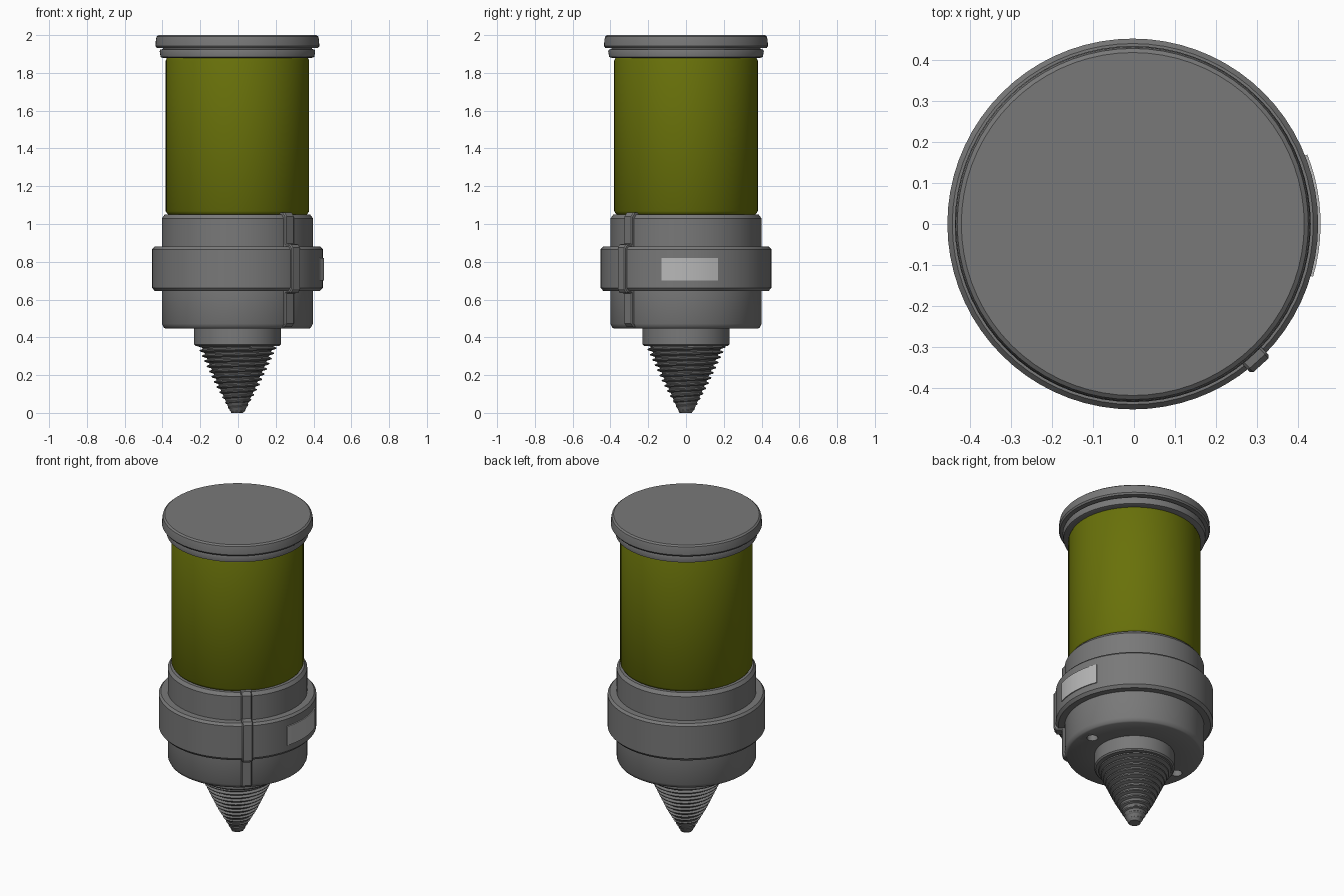
import bpy, bmesh
from math import sin, cos, pi, radians
from mathutils import Matrix

if "Cube" in bpy.data.objects:
    bpy.data.objects.remove(bpy.data.objects["Cube"])

AX = -0.003   # axis offset: the label makes the +x side slightly wider


def material(name, r, g, b):
    mat = bpy.data.materials.new(name)
    mat.diffuse_color = (r, g, b, 1)
    mat.use_nodes = True
    mat.node_tree.nodes["Principled BSDF"].inputs["Base Color"].default_value = mat.diffuse_color
    return mat


dark = material("dark_grey", 0.19, 0.19, 0.19)
olive = material("olive", 0.14, 0.165, 0.003)
pale = material("pale_grey", 0.48, 0.48, 0.48)


def shade(ob, angle=35):
    bpy.ops.object.select_all(action='DESELECT')
    ob.select_set(True)
    bpy.context.view_layer.objects.active = ob
    bpy.ops.object.shade_smooth_by_angle(angle=radians(angle))


def finish(name, bm, mat=dark, angle=35):
    bmesh.ops.recalc_face_normals(bm, faces=bm.faces)
    me = bpy.data.meshes.new(name)
    bm.to_mesh(me)
    bm.free()
    ob = bpy.data.objects.new(name, me)
    ob.location.x = AX
    bpy.context.collection.objects.link(ob)
    me.materials.append(mat)
    shade(ob, angle)
    return ob


def lathe(name, profile, mat=dark, seg=72):
    """Revolve (radius, z) points into a closed solid."""
    bm = bmesh.new()
    rings = [[bm.verts.new((r * cos(2 * pi * i / seg), r * sin(2 * pi * i / seg), z))
              for i in range(seg)] for r, z in profile]
    for a, b in zip(rings, rings[1:]):
        for i in range(seg):
            j = (i + 1) % seg
            bm.faces.new((a[i], a[j], b[j], b[i]))
    bm.faces.new(rings[0])
    bm.faces.new(rings[-1])
    return finish(name, bm, mat)


# Housing with raised collar and neck
housing = lathe("housing", [
    (0.222, 0.355), (0.23, 0.363), (0.23, 0.447), (0.382, 0.447), (0.39, 0.452),
    (0.40, 0.472), (0.40, 0.645), (0.437, 0.645), (0.452, 0.662), (0.452, 0.866),
    (0.44, 0.88), (0.40, 0.88), (0.40, 1.03), (0.385, 1.05)])

# Two blind holes in the underside of the housing
for side in (-1, 1):
    bm = bmesh.new()
    bmesh.ops.create_cone(bm, cap_ends=True, segments=24, radius1=0.032, radius2=0.032,
                          depth=0.1, matrix=Matrix.Translation((side * 0.315, 0, 0.45)))
    cutter = finish("hole_cutter", bm)
    cutter.hide_render = True
    mod = housing.modifiers.new("hole", 'BOOLEAN')
    mod.object = cutter
    mod.operation = 'DIFFERENCE'
    bpy.context.view_layer.objects.active = housing
    bpy.ops.object.modifier_apply(modifier=mod.name)
    bpy.data.objects.remove(cutter)
shade(housing)

# Coloured canister
lathe("canister", [(0.36, 1.045), (0.372, 1.055), (0.38, 1.068), (0.38, 1.865),
                   (0.374, 1.878), (0.36, 1.885)], olive)

# Lid with groove
lathe("lid", [(0.395, 1.88), (0.407, 1.884), (0.412, 1.915), (0.408, 1.924), (0.395, 1.926),
              (0.395, 1.932), (0.427, 1.932), (0.434, 1.942), (0.432, 1.975),
              (0.428, 1.992), (0.418, 2.0)])

# Screw core and helical thread
lathe("screw_core", [(0.03, 0.0), (0.04, 0.012), (0.195, 0.365)], seg=48)
S, TURNS, PITCH = 48, 14, 0.0275
thread = [(0.0, 0), (0.32, 0.024), (0.55, 0.024), (0.85, 0)]
bm = bmesh.new()
strip = []
for i in range(S * TURNS):
    a = 2 * pi * i / S
    row = []
    for f, bump in thread:
        z = min(max((i / S + f - 1) * PITCH, 0.0), 0.358)
        r = 0.025 + 0.46 * z + bump * min(1, 0.4 + z * 4)
        row.append(bm.verts.new((r * cos(a), r * sin(a), z)))
    strip.append(row)
for i in range(S * TURNS - 1):
    p, q = list(strip[i]), list(strip[i + 1])
    if i + 1 + S < S * TURNS:
        p.append(strip[i + S][0])
        q.append(strip[i + 1 + S][0])
    for j in range(len(p) - 1):
        bm.faces.new((p[j], q[j], q[j + 1], p[j + 1]))
finish("screw_thread", bm)

# Clamp rib following the housing profile
rib = [(0.35, 0.455), (0.40, 0.455), (0.416, 0.472), (0.416, 0.632), (0.452, 0.636),
       (0.465, 0.655), (0.465, 0.875), (0.452, 0.892), (0.416, 0.896),
       (0.416, 1.04), (0.40, 1.06), (0.35, 1.06)]
bm = bmesh.new()
face = bm.faces.new([bm.verts.new((r, -0.031, z)) for r, z in rib])
ext = bmesh.ops.extrude_face_region(bm, geom=[face])
bmesh.ops.translate(bm, vec=(0, 0.062, 0),
                    verts=[v for v in ext["geom"] if isinstance(v, bmesh.types.BMVert)])
bmesh.ops.recalc_face_normals(bm, faces=bm.faces)
outer = [e for e in bm.edges if e.calc_length() < 0.3
         and abs(e.verts[0].co.y - e.verts[1].co.y) < 1e-4
         and min(v.co.x for v in e.verts) > 0.39]
bmesh.ops.bevel(bm, geom=outer, offset=0.006, segments=1, affect='EDGES')
bmesh.ops.rotate(bm, verts=bm.verts, matrix=Matrix.Rotation(radians(-47.8), 3, 'Z'))
finish("clamp_rib", bm, angle=25)

# Curved label plate on the right side of the collar
bm = bmesh.new()
N, A0, A1 = 10, radians(-16.3), radians(21.7)
cols = []
for i in range(N + 1):
    a = A0 + (A1 - A0) * i / N
    cols.append([bm.verts.new((r * cos(a), r * sin(a), z))
                 for r, z in ((0.445, 0.70), (0.458, 0.70), (0.458, 0.82), (0.445, 0.82))])
for a, b in zip(cols, cols[1:]):
    for j in range(4):
        k = (j + 1) % 4
        bm.faces.new((a[j], a[k], b[k], b[j]))
bm.faces.new(cols[0])
bm.faces.new(cols[-1])
finish("label_plate", bm, pale)
